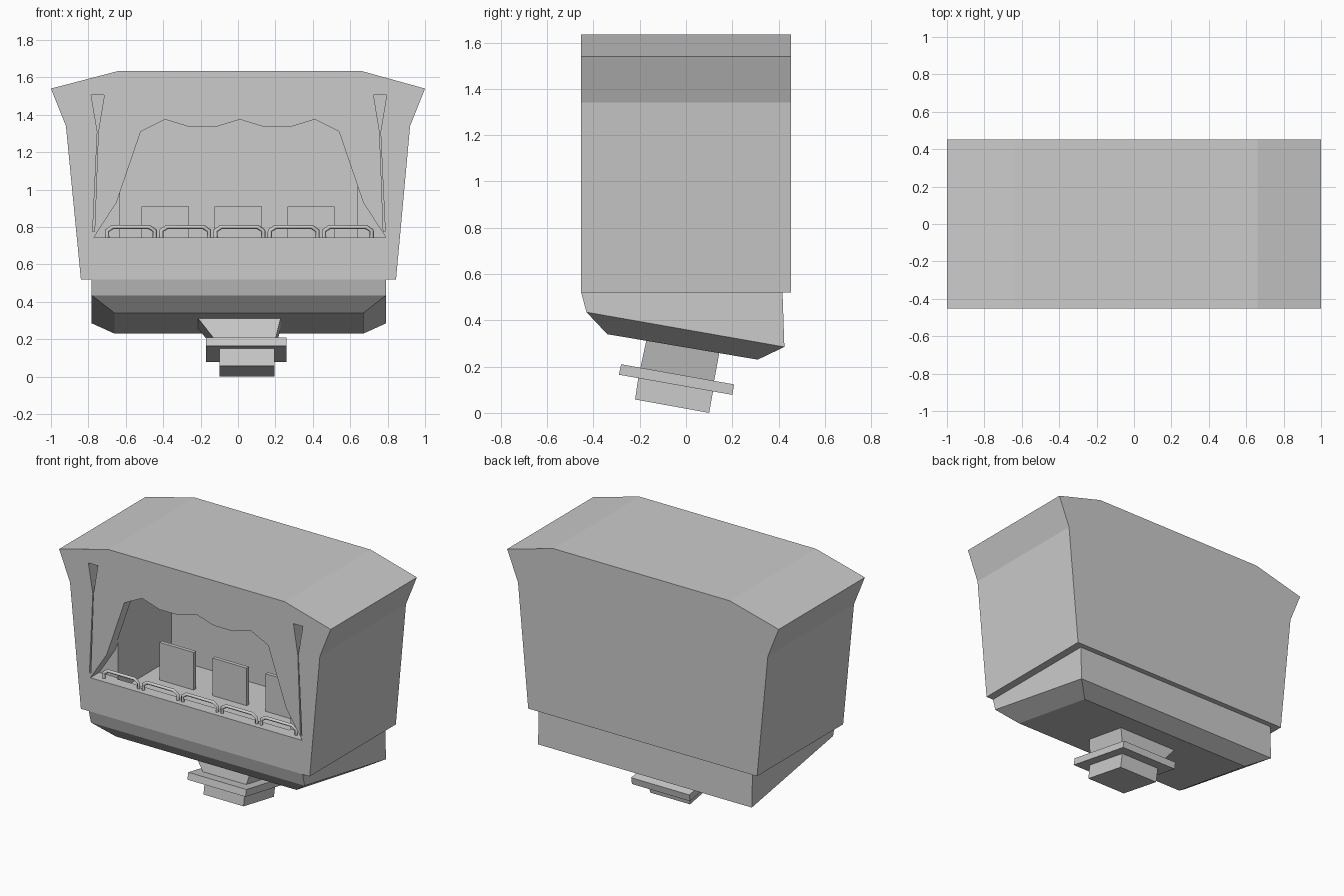
import bpy, bmesh

if "Cube" in bpy.data.objects:
    bpy.data.objects.remove(bpy.data.objects["Cube"])


def loft(name, rings):
    # closed solid through rings of equal point count
    bm = bmesh.new()
    vr = [[bm.verts.new(p) for p in r] for r in rings]
    n = len(vr[0])
    for a, b in zip(vr, vr[1:]):
        for i in range(n):
            bm.faces.new((a[i], a[(i + 1) % n], b[(i + 1) % n], b[i]))
    bm.faces.new(vr[0][::-1])
    bm.faces.new(vr[-1])
    bmesh.ops.recalc_face_normals(bm, faces=bm.faces)
    me = bpy.data.meshes.new(name)
    bm.to_mesh(me)
    bm.free()
    ob = bpy.data.objects.new(name, me)
    bpy.context.collection.objects.link(ob)
    return ob


def prism(name, profile, y0, y1):
    return loft(name, [[(x, y, z) for x, z in profile] for y in (y0, y1)])


def box(name, x0, x1, y0, y1, z0, z1):
    return prism(name, [(x0, z0), (x1, z0), (x1, z1), (x0, z1)], y0, y1)


def tilted(name, x0, x1, front, back, x2=None, x3=None):
    # block with sloping ends: front and back are (y, z) pairs, top then bottom
    x2, x3 = (x0, x1) if x2 is None else (x2, x3)
    rings = []
    for (yf, zf), (yb, zb), a, b in zip(front, back, (x0, x2), (x1, x3)):
        rings.append([(a, yf, zf), (b, yf, zf), (b, yb, zb), (a, yb, zb)])
    return loft(name, rings)


def cut(target, cutter):
    mod = target.modifiers.new("cut", 'BOOLEAN')
    mod.operation, mod.solver, mod.object = 'DIFFERENCE', 'EXACT', cutter
    bpy.context.view_layer.update()
    dg = bpy.context.evaluated_depsgraph_get()
    me = bpy.data.meshes.new_from_object(target.evaluated_get(dg))
    target.modifiers.clear()
    target.data = me
    bpy.data.objects.remove(cutter)


# main cabin
cabin = prism("cabin", [(-0.84, 0.52), (0.845, 0.52), (0.92, 1.34), (1, 1.54), (0.66, 1.634),
                        (-0.64, 1.634), (-1, 1.54), (-0.92, 1.34)], -0.453, 0.453)

# room behind the front wall
cut(cabin, box("room_cutter", -0.63, 0.64, -0.375, 0.2, 0.66, 1.45))

# scalloped window opening
opening = [(-0.77, 0.745), (-0.65, 0.93), (-0.52, 1.31)]
for i in range(3):
    x = -0.39 + 0.4 * i
    opening.append((x, 1.375))
    if i < 2:
        opening += [(x + 0.13, 1.335), (x + 0.27, 1.335)]
opening += [(0.54, 1.31), (0.67, 0.93), (0.79, 0.745)]
cut(cabin, prism("opening_cutter", opening, -0.6, -0.36))

# tapered slots beside the window
for s in (-1, 1):
    slot = [(0.005 + s * x, z) for x, z in
            [(0.79, 1.505), (0.72, 1.505), (0.752, 1.31), (0.772, 0.775), (0.782, 0.775), (0.757, 1.31)]]
    cut(cabin, prism("slot_cutter", slot, -0.6, -0.37))

# seats
for i in range(3):
    x = -0.515 + 0.39 * i
    box("seat_back", x, x + 0.252, -0.09, -0.065, 0.66, 0.91)

# guard rails on the sill
for i in range(5):
    x = -0.70 + 0.29 * i
    cu = bpy.data.curves.new("guard_rail", 'CURVE')
    cu.dimensions = '3D'
    cu.bevel_depth, cu.bevel_resolution, cu.use_fill_caps = 0.012, 0, True
    path = [(0, 0.745), (0, 0.78), (0.03, 0.8), (0.225, 0.8), (0.255, 0.78), (0.255, 0.745)]
    sp = cu.splines.new('POLY')
    sp.points.add(len(path) - 1)
    for p, (dx, z) in zip(sp.points, path):
        p.co = (x + dx, -0.41, z, 1)
    bpy.context.collection.objects.link(bpy.data.objects.new("guard_rail", cu))

# sloped underside
loft("underside", [[(0.005 + sx * w, y, z) for sx, (y, z) in ((-1, f), (1, f), (1, b), (-1, b))]
                   for w, f, b in ((0.787, (-0.453, 0.521), (0.417, 0.521)),
                                   (0.787, (-0.43, 0.435), (0.425, 0.285)),
                                   (0.665, (-0.34, 0.34), (0.31, 0.23)))])

# tilted mounting: neck, flange and plug
tilted("neck", -0.22, 0.23, [(-0.17, 0.32), (-0.2, 0.18)], [(0.145, 0.265), (0.12, 0.13)], -0.11, 0.195)
tilted("flange", -0.17, 0.258, [(-0.28, 0.21), (-0.29, 0.165)], [(0.208, 0.123), (0.2, 0.078)])
tilted("plug", -0.1, 0.195, [(-0.205, 0.16), (-0.22, 0.058)], [(0.118, 0.1), (0.1, 0.0)])
